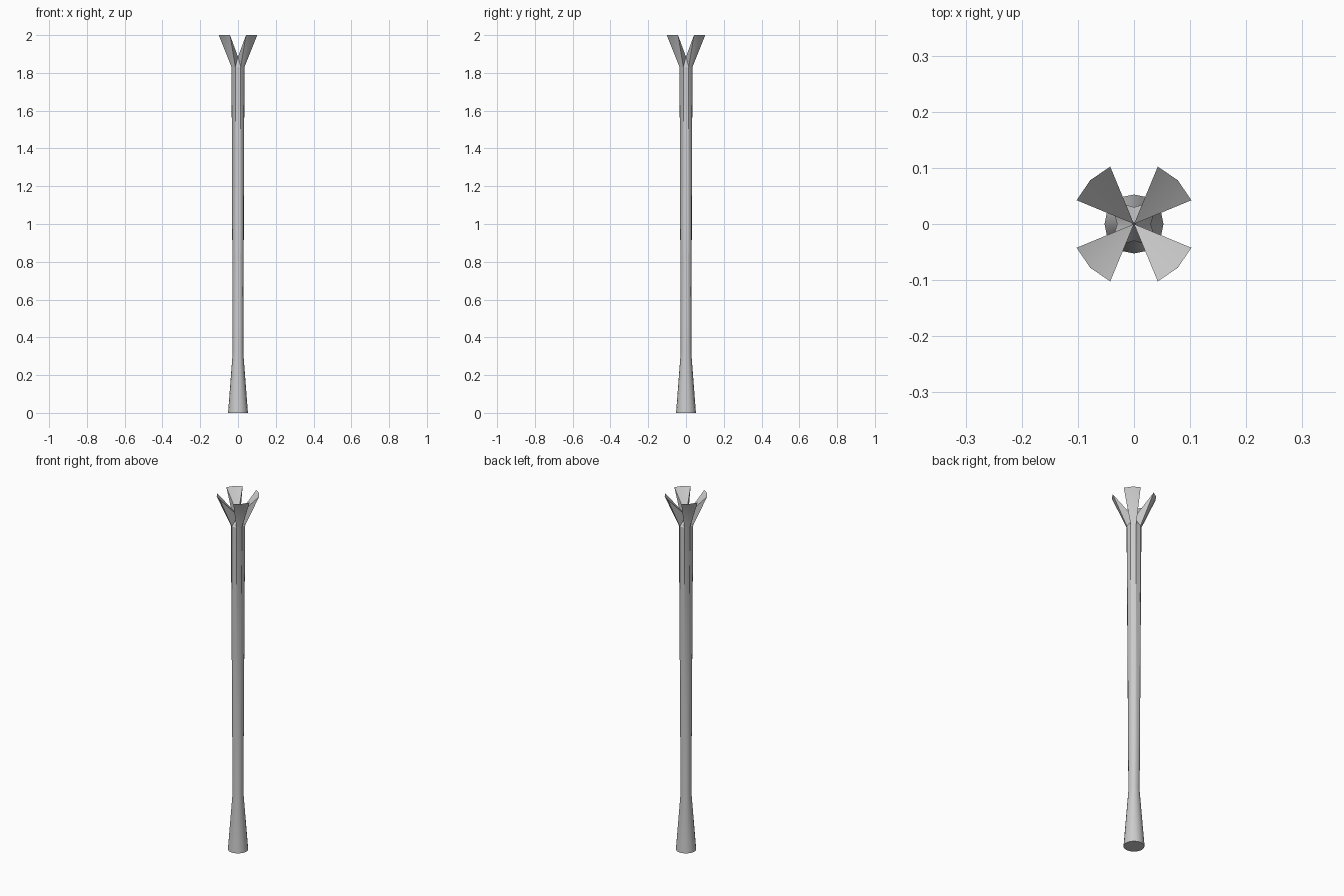
import bpy, bmesh
from math import cos, sin, pi, radians

if "Cube" in bpy.data.objects:
    bpy.data.objects.remove(bpy.data.objects["Cube"])

SIDES = 16
bm = bmesh.new()


def ring(r, z, groove=None):
    """Ring of 16 points; the four axis points sit at the groove radius."""
    pts = []
    for i in range(SIDES):
        rad = groove if groove and i % 4 == 0 else r
        a = 2 * pi * i / SIDES
        pts.append(bm.verts.new((rad * cos(a), rad * sin(a), z)))
    return pts


# flared foot and fluted, slowly widening shaft
foot = ring(0.0525, 0)
waist = ring(0.028, 0.32)
neck = ring(0.037, 1.83, groove=0.03)
bm.faces.new(foot[::-1])
for low, high in ((foot, waist), (waist, neck)):
    for i in range(SIDES):
        j = (i + 1) % SIDES
        bm.faces.new((low[i], low[j], high[j], high[i]))

# four solid prongs flaring out on the diagonals, meeting at a central point
centre = bm.verts.new((0, 0, 1.885))
for k in range(4):
    ids = [4 * k + 1, 4 * k + 2, 4 * k + 3]
    rim = [bm.verts.new((0.1105 * cos(2 * pi * i / SIDES),
                         0.1105 * sin(2 * pi * i / SIDES), 2.0)) for i in ids]
    base = [neck[i] for i in ids]
    for n in range(2):
        bm.faces.new((base[n], base[n + 1], rim[n + 1], rim[n]))
        bm.faces.new((centre, rim[n], rim[n + 1]))
    bm.faces.new((centre, base[0], rim[0]))
    bm.faces.new((centre, rim[2], base[2]))
    # sloped floor of the gap beside the prong
    g = 4 * k
    bm.faces.new((centre, neck[g - 1], neck[g]))
    bm.faces.new((centre, neck[g], neck[g + 1]))

bmesh.ops.recalc_face_normals(bm, faces=bm.faces[:])
mesh = bpy.data.meshes.new("pronged_pole")
bm.to_mesh(mesh)
bm.free()
pole = bpy.data.objects.new("pronged_pole", mesh)
bpy.context.collection.objects.link(pole)
bpy.context.view_layer.objects.active = pole
pole.select_set(True)
bpy.ops.object.shade_smooth_by_angle(angle=radians(30))
